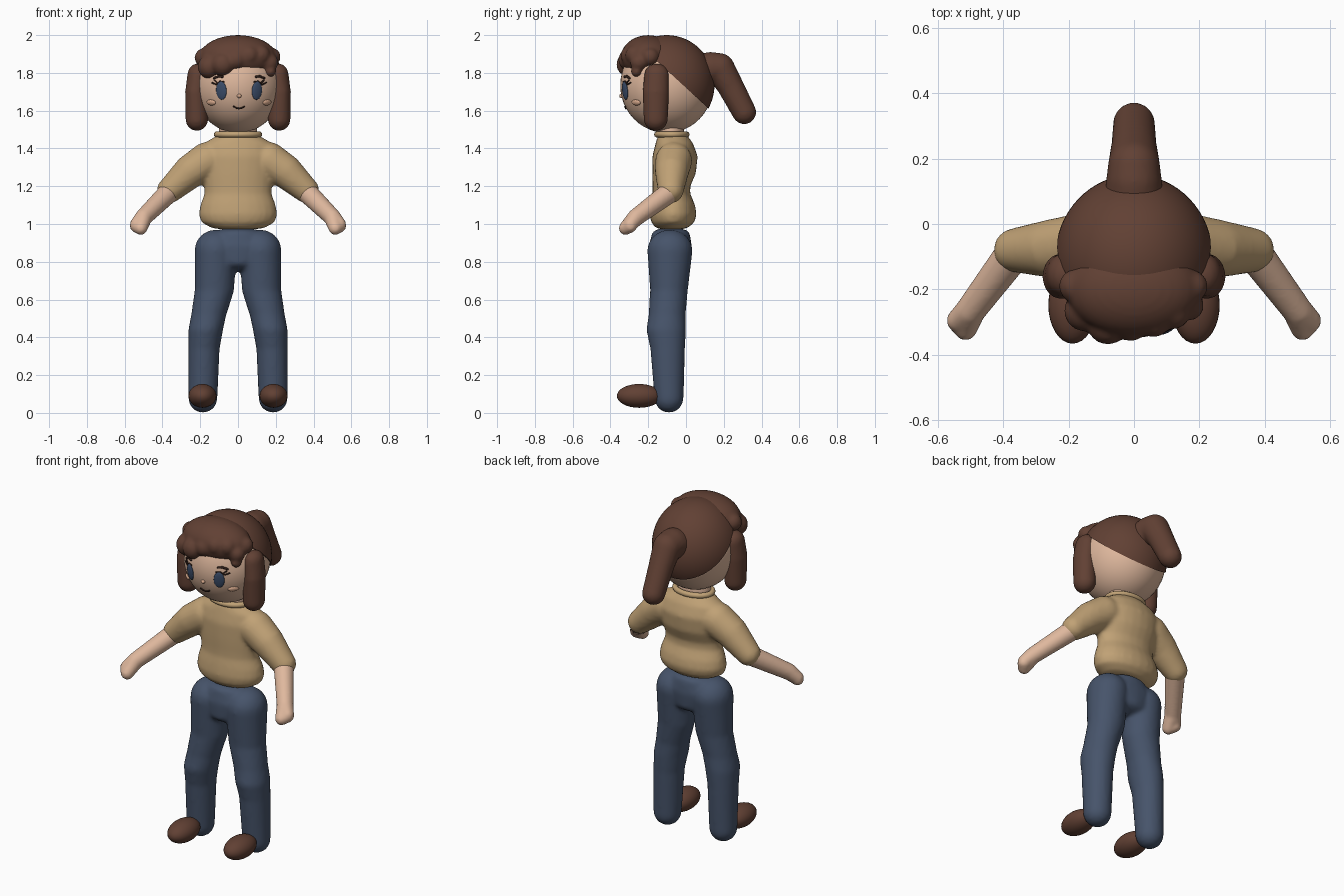
import bpy, bmesh, math
from mathutils import Vector, Matrix

if "Cube" in bpy.data.objects:
    bpy.data.objects.remove(bpy.data.objects["Cube"])


def material(name, rgb):
    m = bpy.data.materials.new(name)
    m.diffuse_color = (*rgb, 1)
    m.use_nodes = True
    m.node_tree.nodes["Principled BSDF"].inputs["Base Color"].default_value = m.diffuse_color
    return m


SKIN = material("skin", (0.74, 0.48, 0.34))
BLUSH = material("blush", (0.70, 0.41, 0.27))
SHIRT = material("tan_cloth", (0.53, 0.36, 0.18))
DENIM = material("blue_denim", (0.062, 0.088, 0.145))
BROWN = material("brown_hair", (0.120, 0.052, 0.034))
EYE = material("eye_blue", (0.045, 0.075, 0.145))
DARK = material("dark_brown", (0.03, 0.014, 0.01))


def add_object(name, bm, mat):
    me = bpy.data.meshes.new(name)
    bm.to_mesh(me)
    bm.free()
    me.materials.append(mat)
    for p in me.polygons:
        p.use_smooth = True
    ob = bpy.data.objects.new(name, me)
    bpy.context.collection.objects.link(ob)
    return ob


def ellipsoid(bm, loc, size, rot=None, seg=24):
    mat = Matrix.LocRotScale(Vector(loc), rot, Vector(size))
    bmesh.ops.create_uvsphere(bm, u_segments=seg, v_segments=seg // 2, radius=1, matrix=mat)


def chain(bm, points):
    """Hulls between successive balls: (x, y, z, r) or (x, y, z, rx, ry, rz)."""
    for a, b in zip(points, points[1:]):
        t = bmesh.new()
        for p in (a, b):
            ellipsoid(t, p[:3], p[3:] if len(p) == 6 else (p[3],) * 3)
        bmesh.ops.delete(t, geom=t.faces[:] + t.edges[:], context='EDGES_FACES')
        bmesh.ops.convex_hull(t, input=t.verts[:])
        bmesh.ops.delete(t, geom=[v for v in t.verts if not v.link_faces], context='VERTS')
        bmesh.ops.recalc_face_normals(t, faces=t.faces[:])
        me = bpy.data.meshes.new("tmp")
        t.to_mesh(me)
        t.free()
        bm.from_mesh(me)
        bpy.data.meshes.remove(me)


def flip(points, s):
    return [(p[0] * s, *p[1:]) for p in points]


def blend(ob, voxel=0.012, rounds=5):
    """Fuse overlapping volumes into one soft skin."""
    r = ob.modifiers.new("fuse", 'REMESH')
    r.mode = 'VOXEL'
    r.voxel_size = voxel
    r.use_smooth_shade = True
    s = ob.modifiers.new("soften", 'SMOOTH')
    s.factor = 0.5
    s.iterations = rounds


# Trousers: pelvis and two legs
bm = bmesh.new()
chain(bm, [(0, -0.08, 0.95, 0.13, 0.10, 0.03), (0, -0.083, 0.88, 0.20, 0.115, 0.06),
           (0, -0.085, 0.80, 0.15, 0.11, 0.05)])
for s in (-1, 1):
    chain(bm, flip([(0.118, -0.085, 0.86, 0.112, 0.12, 0.11), (0.125, -0.09, 0.65, 0.104, 0.10, 0.06),
                    (0.155, -0.10, 0.52, 0.093, 0.098, 0.05), (0.171, -0.105, 0.44, 0.092, 0.105, 0.05),
                    (0.180, -0.097, 0.34, 0.083, 0.092, 0.05), (0.186, -0.09, 0.078, 0.077)], s))
blend(add_object("trousers", bm, DENIM))

# Jumper: body with a full hem, and short sleeves
bm = bmesh.new()
body = [(1.465, 0.115, 0.080, -0.070), (1.425, 0.185, 0.100, -0.062), (1.36, 0.205, 0.120, -0.058),
        (1.27, 0.195, 0.116, -0.063), (1.20, 0.180, 0.100, -0.077), (1.16, 0.178, 0.100, -0.077),
        (1.10, 0.200, 0.118, -0.070), (1.05, 0.208, 0.125, -0.068), (1.01, 0.195, 0.115, -0.070),
        (0.985, 0.150, 0.090, -0.075)]
chain(bm, [(0, cy, z, rx, ry, 0.015) for z, rx, ry, cy in body])
for s in (-1, 1):
    chain(bm, flip([(0.165, -0.065, 1.335, 0.098), (0.25, -0.075, 1.28, 0.09),
                    (0.362, -0.08, 1.178, 0.068)], s))
blend(add_object("jumper", bm, SHIRT))

# Collar ring
bm = bmesh.new()
N, M = 40, 10
grid = []
for i in range(N):
    a = 2 * math.pi * i / N
    ring = []
    for j in range(M):
        b = 2 * math.pi * j / M
        ring.append(bm.verts.new(((0.112 + 0.016 * math.cos(b)) * math.cos(a),
                                  -0.075 + (0.078 + 0.016 * math.cos(b)) * math.sin(a),
                                  1.474 + 0.016 * math.sin(b))))
    grid.append(ring)
for i in range(N):
    for j in range(M):
        k, l = (i + 1) % N, (j + 1) % M
        bm.faces.new((grid[i][j], grid[k][j], grid[k][l], grid[i][l]))
add_object("collar", bm, SHIRT)

# Neck
bm = bmesh.new()
chain(bm, [(0, -0.075, 1.45, 0.10, 0.07, 0.02), (0, -0.085, 1.53, 0.10, 0.07, 0.02)])
add_object("neck", bm, SKIN)

# Forearms with mitten hands, and shoes
for s, side in ((-1, "right"), (1, "left")):
    bm = bmesh.new()
    chain(bm, flip([(0.365, -0.085, 1.168, 0.056), (0.50, -0.265, 1.035, 0.046),
                    (0.537, -0.295, 0.997, 0.036)], s))
    chain(bm, flip([(0.50, -0.265, 1.035, 0.046), (0.515, -0.320, 0.978, 0.036)], s))
    chain(bm, flip([(0.537, -0.295, 0.990, 0.036), (0.515, -0.320, 0.978, 0.036)], s))
    blend(add_object(side + "_forearm", bm, SKIN), 0.009, 4)
    bm = bmesh.new()
    ellipsoid(bm, (0.188 * s, -0.248, 0.09), (0.074, 0.118, 0.063), seg=32)
    add_object(side + "_shoe", bm, BROWN)

# Head
HC = Vector((0, -0.102, 1.735))
HR = Vector((0.234, 0.246, 0.253))
bm = bmesh.new()
ellipsoid(bm, HC, HR, seg=48)
add_object("head", bm, SKIN)

# Hair cap, cut on a slant from temple to nape
bm = bmesh.new()
ellipsoid(bm, HC + Vector((0, 0, 0.004)), HR + Vector((0.007, 0.007, 0.008)), seg=64)
cut = bmesh.ops.bisect_plane(bm, geom=bm.verts[:] + bm.edges[:] + bm.faces[:],
                             plane_co=(0, -0.075, 1.79), plane_no=(0, 0.92, 1), clear_inner=True)
bmesh.ops.holes_fill(bm, edges=[e for e in bm.edges if e.is_boundary], sides=0)
cap = add_object("hair_cap", bm, BROWN)
bpy.context.view_layer.objects.active = cap
cap.select_set(True)
bpy.ops.object.shade_smooth_by_angle(angle=math.radians(40))

# Fringe: one broad mass with curls along its lower edge
bm = bmesh.new()
ellipsoid(bm, (0, -0.20, 1.883), (0.205, 0.145, 0.117), seg=32)
for x, y, z, r in [(-0.150, -0.265, 1.832, 0.064), (-0.08, -0.305, 1.845, 0.064),
                   (-0.01, -0.305, 1.870, 0.054), (0.06, -0.295, 1.893, 0.052),
                   (0.12, -0.27, 1.895, 0.052), (0.168, -0.25, 1.855, 0.046),
                   (0.172, -0.262, 1.808, 0.030), (0.178, -0.19, 1.885, 0.048),
                   (-0.178, -0.19, 1.880, 0.052)]:
    ellipsoid(bm, (x, y, z), (r, r, r))
blend(add_object("fringe", bm, BROWN), 0.010, 5)

# Side locks
for s, side in ((-1, "right"), (1, "left")):
    bm = bmesh.new()
    chain(bm, flip([(0.212, -0.155, 1.79, 0.056, 0.066, 0.06), (0.222, -0.16, 1.70, 0.058, 0.070, 0.06),
                    (0.218, -0.16, 1.555, 0.060, 0.064, 0.062)], s))
    blend(add_object(side + "_side_lock", bm, BROWN), 0.010, 4)

# Ponytail
bm = bmesh.new()
chain(bm, [(0, 0.06, 1.80, 0.095), (0, 0.13, 1.825, 0.086), (0, 0.178, 1.825, 0.080),
           (0, 0.235, 1.73, 0.070), (0, 0.308, 1.592, 0.064)])
blend(add_object("ponytail", bm, BROWN), 0.010, 5)


# Face details sit on the front of the head
def on_face(x, z, lift=0.0):
    y = HC.y - HR.y * math.sqrt(1 - (x / HR.x) ** 2 - ((z - HC.z) / HR.z) ** 2)
    p = Vector((x, y, z))
    d = p - HC
    n = Vector((d.x / HR.x ** 2, d.y / HR.y ** 2, d.z / HR.z ** 2)).normalized()
    return p + n * lift, n


def spot(name, x, z, size, mat):
    p, n = on_face(x, z)
    bm = bmesh.new()
    ellipsoid(bm, p, size, n.to_track_quat('-Y', 'Z'))
    add_object(name, bm, mat)


def stroke(name, pts, r):
    bm = bmesh.new()
    chain(bm, [(*on_face(x, z, 0.002)[0], r) for x, z in pts])
    add_object(name, bm, DARK)


MID = 0.006
for s, side in ((-1, "right"), (1, "left")):
    spot(side + "_eye", MID + 0.094 * s, 1.706, (0.030, 0.009, 0.049), EYE)
    spot(side + "_cheek", MID + 0.148 * s, 1.643, (0.031, 0.010, 0.016), BLUSH)
    lines = {"brow": [(0.088, 1.779), (0.108, 1.782), (0.132, 1.772)],
             "upper_lash": [(0.080, 1.752), (0.100, 1.755), (0.120, 1.738), (0.142, 1.748)],
             "outer_lash": [(0.114, 1.746), (0.130, 1.762)]}
    for part, pts in lines.items():
        stroke(side + "_" + part, [(MID + x * s, z) for x, z in pts],
               0.006 if part == "brow" else 0.004)
spot("nose", MID, 1.678, (0.012, 0.012, 0.011), BLUSH)
stroke("mouth", [(MID + 0.028 * t, 1.612 + 0.011 * t * t) for t in (-1, -0.5, 0, 0.5, 1)], 0.004)
